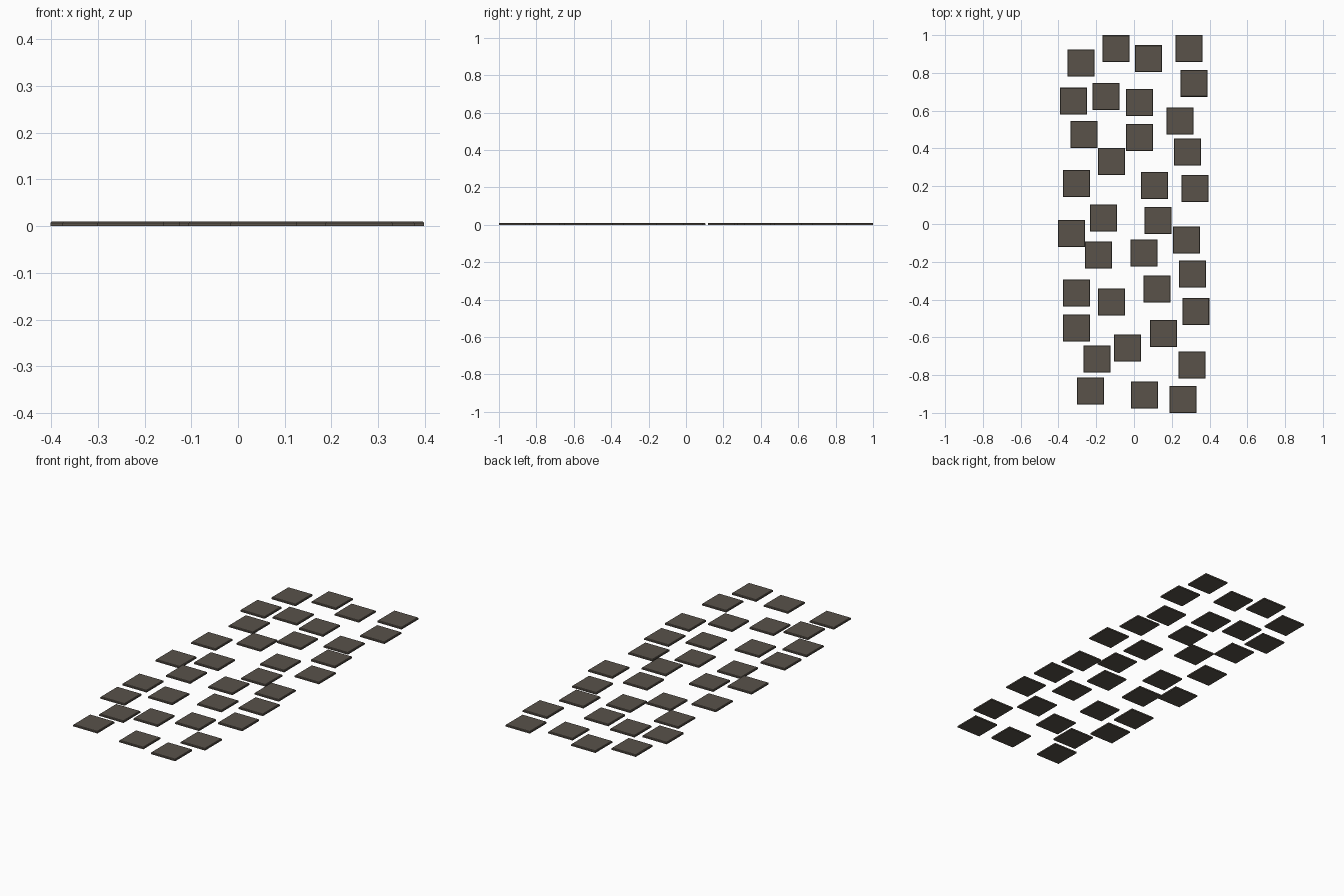
import bpy, bmesh

if "Cube" in bpy.data.objects:
    bpy.data.objects.remove(bpy.data.objects["Cube"])

SIZE, HEIGHT, CHAMFER = 0.143, 0.01, 0.003

# Tile centres, back to front
CENTRES = [
    (-.28, .853), (-.095, .928), (.077, .875), (.291, .9285), (.318, .745),
    (-.32, .65), (-.148, .675), (.029, .643), (.243, .545), (-.265, .474),
    (.029, .458), (.283, .381), (-.12, .331), (-.304, .214), (.108, .203),
    (.323, .188), (-.161, .032), (.127, .018), (-.33, -.05), (.278, -.085),
    (-.188, -.164), (.053, -.153), (.31, -.265), (-.304, -.365), (.122, -.344),
    (-.119, -.413), (.327, -.463), (-.304, -.55), (.156, -.58), (-.034, -.657),
    (-.196, -.714), (.307, -.746), (-.23, -.884), (.055, -.905), (.259, -.9285),
]

stone = bpy.data.materials.new("dark brown stone")
stone.diffuse_color = (0.1, 0.084, 0.068, 1)
stone.use_nodes = True
stone.node_tree.nodes["Principled BSDF"].inputs["Base Color"].default_value = stone.diffuse_color

# One shared paving tile: thin slab with chamfered top rim
mesh = bpy.data.meshes.new("paving_tile")
bm = bmesh.new()
bmesh.ops.create_cube(bm, size=1)
for v in bm.verts:
    v.co = (v.co.x * SIZE, v.co.y * SIZE, (v.co.z + 0.5) * HEIGHT)
rim = [e for e in bm.edges if all(v.co.z > HEIGHT / 2 for v in e.verts)]
bmesh.ops.bevel(bm, geom=rim, offset=CHAMFER, segments=1, affect='EDGES')
bm.to_mesh(mesh)
bm.free()
mesh.materials.append(stone)

# Scatter the tiles along the path
for i, (x, y) in enumerate(CENTRES):
    tile = bpy.data.objects.new(f"paving_tile_{i + 1:02d}", mesh)
    tile.location = (x, y, 0)
    bpy.context.collection.objects.link(tile)
